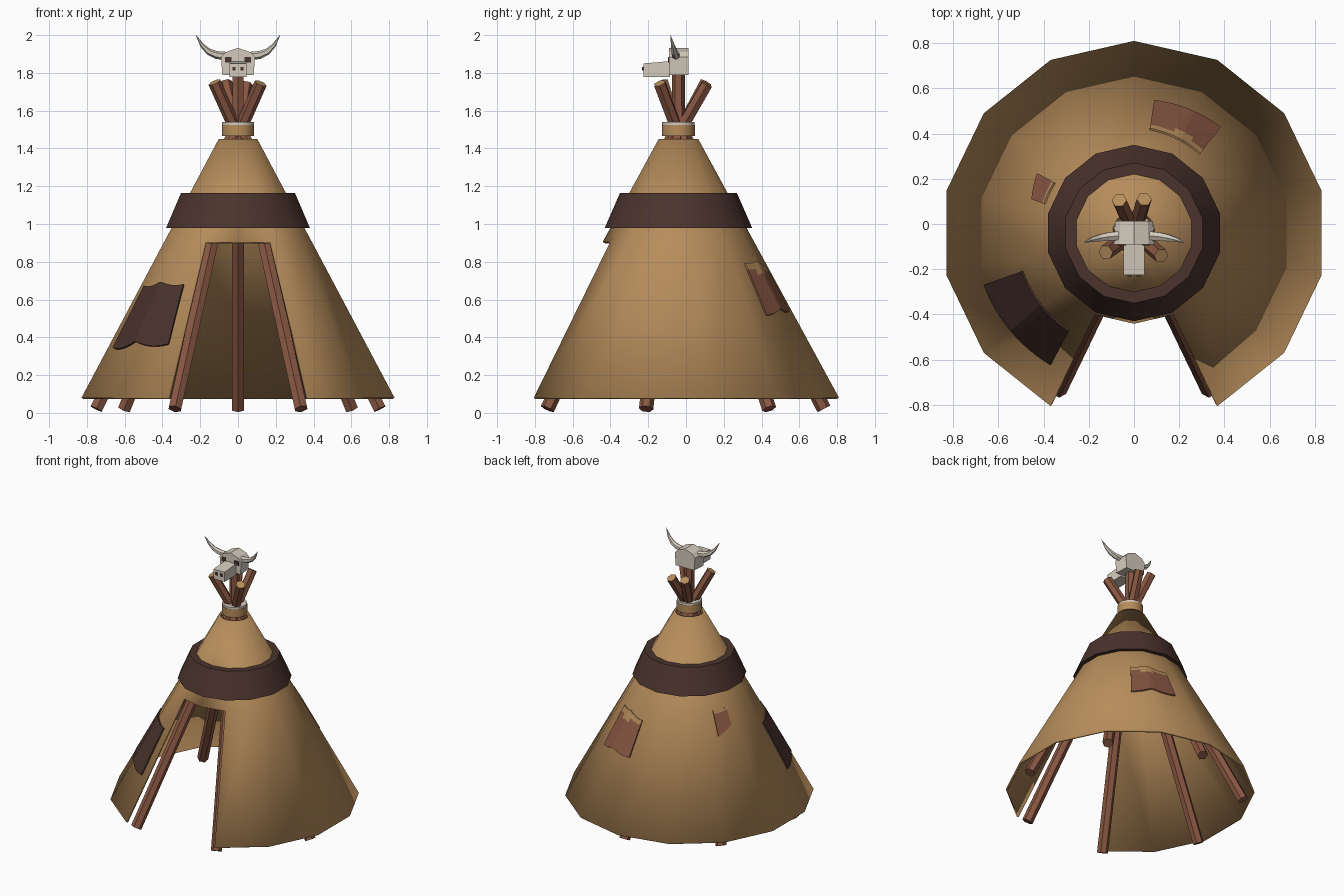
import bpy, bmesh, math
from mathutils import Vector

if "Cube" in bpy.data.objects:
    bpy.data.objects.remove(bpy.data.objects["Cube"])

CY = -0.04                 # tent axis is slightly forward of the origin
N = 14
STEP = 2 * math.pi / N


def mat(name, c):
    m = bpy.data.materials.new(name)
    m.diffuse_color = (*c, 1)
    m.use_nodes = True
    m.node_tree.nodes["Principled BSDF"].inputs["Base Color"].default_value = m.diffuse_color
    return m


TAN = mat("tan_hide", (0.47, 0.265, 0.105))
RUST = mat("rust_wood", (0.25, 0.095, 0.055))
DARK = mat("dark_brown_hide", (0.07, 0.033, 0.026))
BONE = mat("bone", (0.66, 0.60, 0.51))


def make(name, verts, faces, mats, smooth=False, fix=True):
    me = bpy.data.meshes.new(name)
    me.from_pydata([tuple(v) for v in verts], [], faces)
    if fix:
        bm = bmesh.new()
        bm.from_mesh(me)
        bmesh.ops.recalc_face_normals(bm, faces=bm.faces)
        bm.to_mesh(me)
        bm.free()
    for m in mats:
        me.materials.append(m)
    ob = bpy.data.objects.new(name, me)
    bpy.context.collection.objects.link(ob)
    if smooth:
        bpy.ops.object.select_all(action='DESELECT')
        bpy.context.view_layer.objects.active = ob
        ob.select_set(True)
        bpy.ops.object.shade_smooth_by_angle(angle=math.radians(35))
    return ob


def radius(z):
    return 0.85 - 0.544 * (z - 0.08)


def at(a, r, z):           # angle measured from the front (-y)
    return (r * math.sin(a), CY - r * math.cos(a), z)


def lathe(name, profile, m):
    """Closed 14-sided ring from an (r, z) profile loop."""
    n = len(profile)
    v = [at(k * STEP, r, z) for k in range(N) for r, z in profile]
    f = [(k * n + i, k * n + (i + 1) % n, ((k + 1) % N) * n + (i + 1) % n, ((k + 1) % N) * n + i)
         for k in range(N) for i in range(n)]
    return make(name, v, f, [m], True)


def tube(name, pts, sides, mats, turn=0):
    """Loft through (x, y, z, r) points."""
    v, f = [], []
    P = [Vector(p[:3]) for p in pts]
    for i, p in enumerate(pts):
        t = (P[min(i + 1, len(P) - 1)] - P[max(i - 1, 0)]).normalized()
        u = t.cross(Vector((0, 1, 0))).normalized()
        w = t.cross(u)
        for k in range(sides):
            a = turn + k * 2 * math.pi / sides
            v.append(P[i] + p[3] * (math.cos(a) * u + math.sin(a) * w))
    for i in range(len(pts) - 1):
        for k in range(sides):
            j = (k + 1) % sides
            f.append((i * sides + k, i * sides + j, (i + 1) * sides + j, (i + 1) * sides + k))
    f.append(tuple(range(sides))[::-1])
    f.append(tuple(range(len(v) - sides, len(v))))
    ob = make(name, v, f, mats)
    if len(mats) > 1:      # sawn upper end
        ob.data.polygons[len(f) - 1].material_index = 1
    return ob


def box(name, x0, x1, y0, y1, z0, z1, m, back_z1=None):
    zb = z1 if back_z1 is None else back_z1
    v = [(x, y, z) for y, t in ((y0, z1), (y1, zb)) for x, z in ((x0, z0), (x1, z0), (x1, t), (x0, t))]
    f = [(0, 1, 2, 3), (4, 5, 6, 7)] + [(i, (i + 1) % 4, 4 + (i + 1) % 4, 4 + i) for i in range(4)]
    return make(name, v, f, [m])


# Tent cover: cone with two lower front panels left open as the door
zs = (0.08, 0.905, 1.45)
v = [at(k * STEP, radius(z), z) for z in zs for k in range(N)]
f = [(i * N + k, i * N + (k + 1) % N, (i + 1) * N + (k + 1) % N, (i + 1) * N + k)
     for i in range(2) for k in range(N) if not (i == 0 and k in (0, N - 1))]
cover = make("tent_cover", v, f, [TAN], True, fix=False)
sol = cover.modifiers.new("thickness", 'SOLIDIFY')
sol.thickness = 0.015
sol.offset = -1

# Dark collar and neck binding
lathe("collar", [(0.39, 0.98), (0.31, 1.163), (0.25, 1.163), (0.345, 0.98)], DARK)
lathe("neck_binding", [(0.088, 1.465), (0.088, 1.525), (0.03, 1.525), (0.03, 1.465)], TAN)
lathe("neck_cord", [(0.086, 1.525), (0.086, 1.54), (0.03, 1.54), (0.03, 1.525)], BONE)

# Seven leaning poles
for k in range(7):
    a = math.pi + k * 2 * STEP
    tube("pole", [(*at(a, 0.77, 0.021), 0.038), (*at(a, 0.012, 1.5), 0.038)], 6, [RUST], math.pi / 6)

# Crossed pole tips and the upright post
for x, y, z in ((-0.065, 0.105, 1.75), (0.045, 0.11, 1.74), (-0.125, -0.125, 1.75), (0.12, -0.14, 1.745)):
    tube("pole_tip", [(x * 0.1, CY + (y - CY) * 0.08, 1.5, 0.034), (x, y, z, 0.034)], 6, [RUST, TAN])
tube("skull_post", [(0, CY, 1.44, 0.036), (0, CY, 1.81, 0.034)], 6, [RUST], math.pi / 6)


# Patches that follow the cover: plan corners, lower edge first
def patch(name, corners, m, tan_from=9):
    pol = []
    for x, y in corners:
        dy = CY - y
        pol.append((math.atan2(x, dy) % (2 * math.pi), math.hypot(x, dy)))
    n, rows = 12, 8
    v, f = [], []
    for lift in (0.009, -0.004):
        for j in range(rows + 1):
            for i in range(n + 1):
                s, t = i / n, j / rows
                w = ((1 - s) * (1 - t), s * (1 - t), s * t, (1 - s) * t)
                a = sum(c * p[0] for c, p in zip(w, pol))
                r = sum(c * p[1] for c, p in zip(w, pol))
                flat = math.cos(STEP / 2) / math.cos(a % STEP - STEP / 2)
                z = 0.08 + (0.85 - (r - 0.009) / flat) / 0.544
                v.append(at(a, r - 0.009 + lift * 0.88, z + lift * 0.48))
    M = (n + 1) * (rows + 1)
    for j in range(rows):
        for i in range(n):
            q = j * (n + 1) + i
            q = (q, q + 1, q + n + 2, q + n + 1)
            f += [q, tuple(M + e for e in q[::-1])]
    loop = [i for i in range(n)] + [j * (n + 1) + n for j in range(rows)] \
        + [rows * (n + 1) + i for i in range(n, 0, -1)] + [j * (n + 1) for j in range(rows, 0, -1)]
    for a, b in zip(loop, loop[1:] + loop[:1]):
        f.append((a, b, M + b, M + a))
    ob = make(name, v, f, [m, TAN])
    for p in ob.data.polygons:
        if p.center.z > tan_from:
            p.material_index = 1


patch("front_patch", [(-0.665, -0.27), (-0.37, -0.625), (-0.29, -0.475), (-0.50, -0.21)], DARK)
patch("back_patch", [(0.385, 0.43), (0.09, 0.55), (0.07, 0.425), (0.295, 0.315)], RUST, 0.745)
patch("small_back_patch", [(-0.43, 0.225), (-0.455, 0.11), (-0.40, 0.09), (-0.355, 0.185)], RUST, 0.86)

# Skull: cranium profile extruded along y
prof = [(-0.083, 1.79), (0.083, 1.79), (0.09, 1.885), (0.065, 1.91), (0, 1.932), (-0.065, 1.91), (-0.09, 1.885)]
n = len(prof)
v = [(x * s, y, z) for y, s in ((-0.09, 1), (0.013, 0.93)) for x, z in prof]
f = [tuple(range(n)), tuple(range(n, 2 * n))] + [(i, (i + 1) % n, n + (i + 1) % n, n + i) for i in range(n)]
make("skull_cranium", v, f, [BONE])
box("skull_snout", -0.046, 0.046, -0.226, -0.085, 1.777, 1.85, BONE, 1.862)

# Eyes, nostrils and horns on both sides
for s in (-1, 1):
    xs = sorted((s * 0.035, s * 0.07))
    box("eye", *xs, -0.095, -0.088, 1.854, 1.885, DARK)
    xs = sorted((s * 0.012, s * 0.028))
    box("nostril", *xs, -0.232, -0.225, 1.812, 1.832, DARK)
    tube("horn", [(s * 0.07, -0.052, 1.890, 0.022), (s * 0.115, -0.056, 1.895, 0.021),
                  (s * 0.155, -0.062, 1.912, 0.017), (s * 0.190, -0.070, 1.945, 0.011),
                  (s * 0.222, -0.082, 1.999, 0.001)], 6, [BONE])
